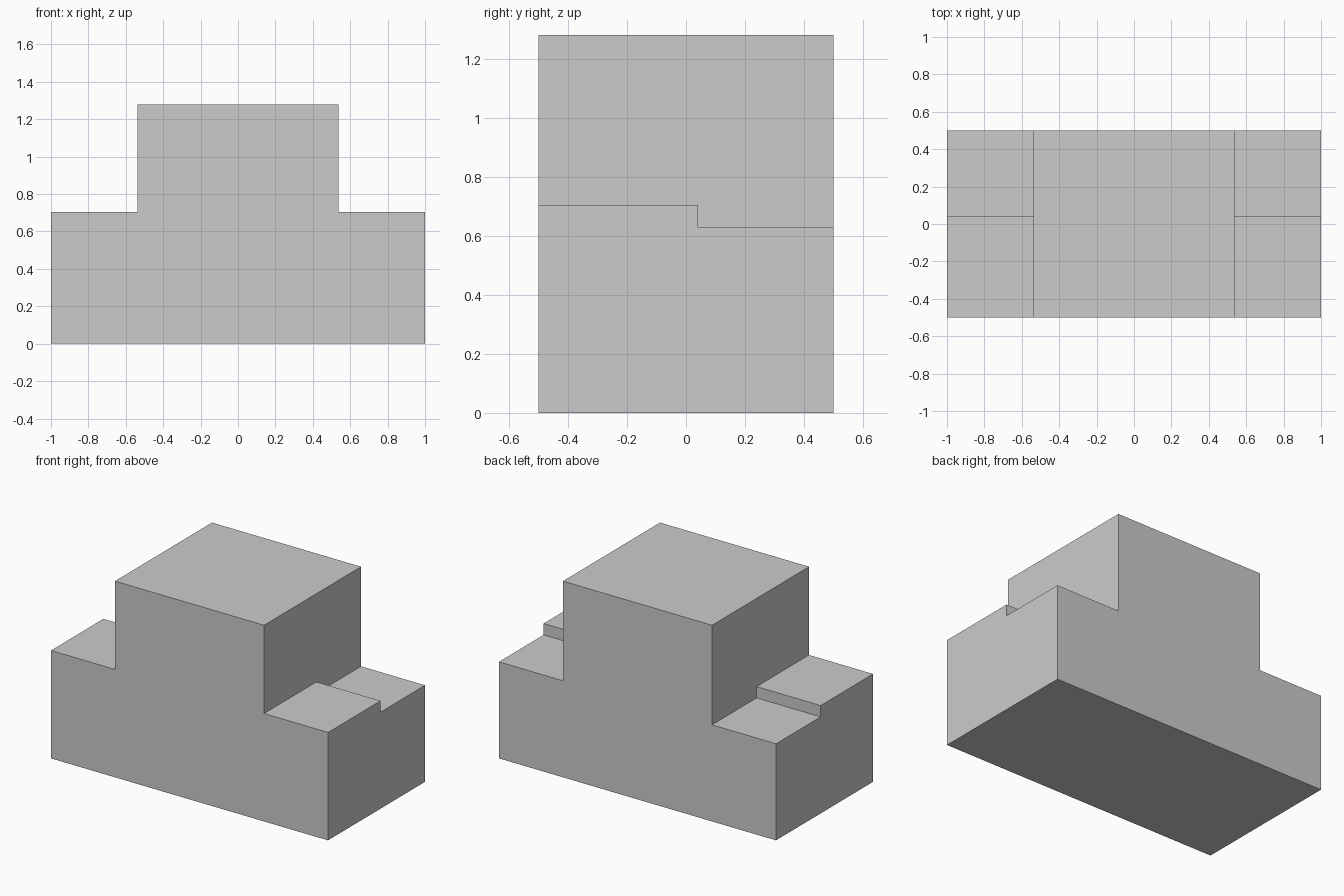
import bpy
import bmesh

if "Cube" in bpy.data.objects:
    bpy.data.objects.remove(bpy.data.objects["Cube"])

HALF_LEN, HALF_DEPTH = 1.0, 0.5
TOWER_X, TOWER_Z = 0.538, 1.28
FRONT_Z, BACK_Z, STEP_Y = 0.704, 0.63, 0.04


def prism(name, profile, y0, y1):
    """Extrude an x-z profile from y0 to y1."""
    bm = bmesh.new()
    face = bm.faces.new([bm.verts.new((x, y0, z)) for x, z in profile])
    ext = bmesh.ops.extrude_face_region(bm, geom=[face])
    verts = [g for g in ext["geom"] if isinstance(g, bmesh.types.BMVert)]
    bmesh.ops.translate(bm, verts=verts, vec=(0, y1 - y0, 0))
    bmesh.ops.recalc_face_normals(bm, faces=bm.faces)
    mesh = bpy.data.meshes.new(name)
    bm.to_mesh(mesh)
    bm.free()
    obj = bpy.data.objects.new(name, mesh)
    bpy.context.collection.objects.link(obj)
    return obj


# Body: wide base with a raised central block
right = [(HALF_LEN, 0), (HALF_LEN, FRONT_Z), (TOWER_X, FRONT_Z), (TOWER_X, TOWER_Z)]
left = [(-x, z) for x, z in reversed(right)]
body = prism("stepped_block", right + left, -HALF_DEPTH, HALF_DEPTH)

# Lowered rear ledge on each shoulder
for side, label in ((-1, "left"), (1, "right")):
    notch = [(side * TOWER_X, BACK_Z), (side * 1.2, BACK_Z),
             (side * 1.2, 0.9), (side * TOWER_X, 0.9)]
    cutter = prism(label + "_ledge_cutter", notch, STEP_Y, 0.7)
    cutter.hide_render = True
    cutter.hide_set(True)
    mod = body.modifiers.new(label + "_ledge", 'BOOLEAN')
    mod.operation = 'DIFFERENCE'
    mod.solver = 'EXACT'
    mod.object = cutter
